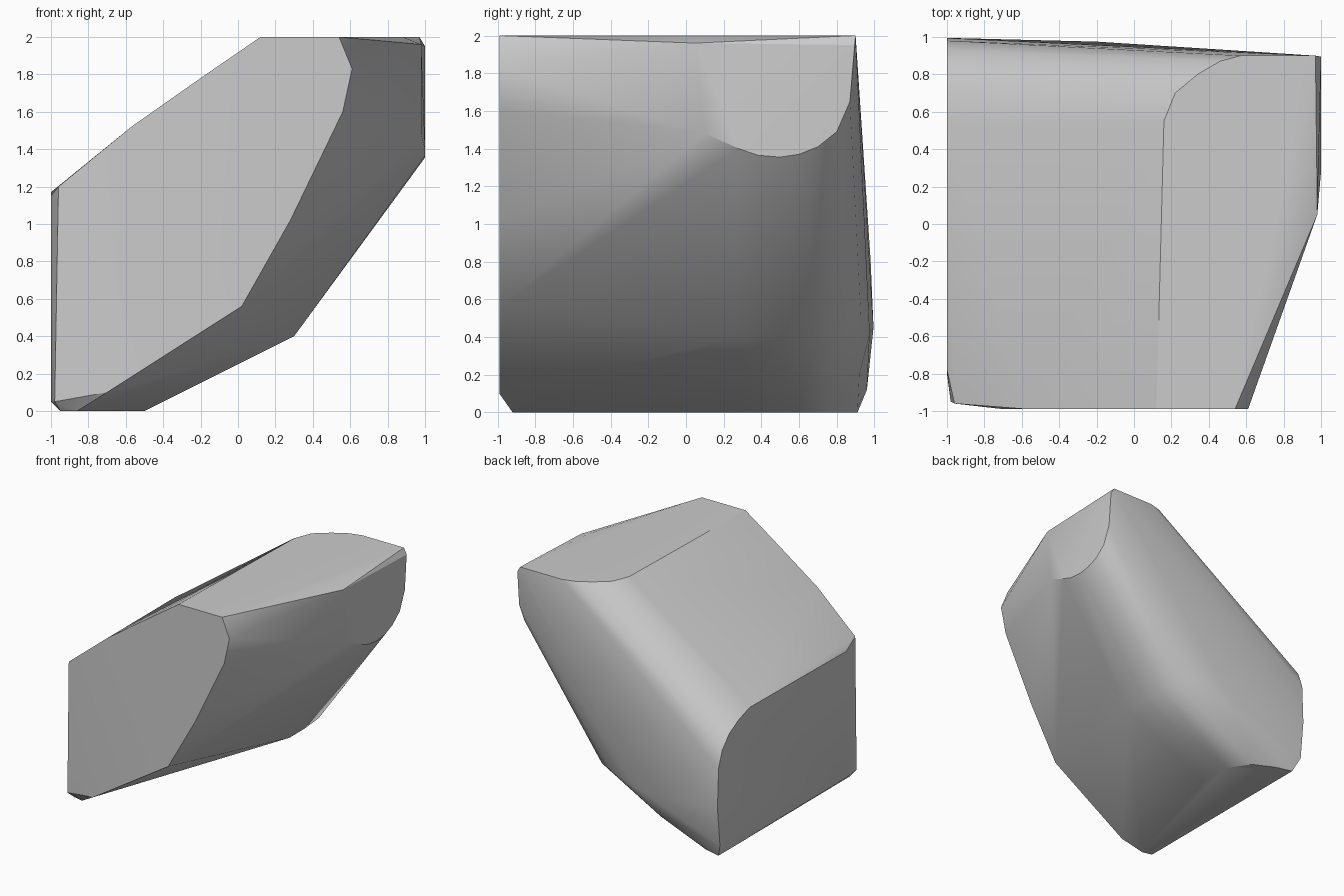
import bpy, bmesh
from mathutils import Vector

if "Cube" in bpy.data.objects:
    bpy.data.objects.remove(bpy.data.objects["Cube"])

# Flat facets of the boulder, each as a 2D outline on its own plane
front = [(0.12, 2), (0.54, 2), (0.61, 1.83), (0.56, 1.6), (0.28, 1.02),
         (0.02, 0.56), (-0.7, 0.1), (-0.57, 1.52), (-0.2, 1.78)]       # x, z
right = [(0.28, 1.4), (0.38, 1.365), (0.5, 1.355), (0.6, 1.37), (0.7, 1.41),
         (0.8, 1.49), (0.87, 1.65), (0.895, 1.95)]                     # y, z
top = [(0.88, 0.07), (0.97, 0.9), (0.57, 0.9), (0.46, 0.87),
       (0.34, 0.8), (0.22, 0.7), (0.16, 0.55)]                         # x, y
left = [(-0.78, 1.15), (-0.8, 0.05), (0.55, 1.17), (0.7, 1.12), (0.83, 1.05),
        (0.93, 0.94), (0.98, 0.8), (0.995, 0.45), (0.96, 0.12)]        # y, z
bottom = [(-0.5, 0.3), (-0.5, 0.6), (-0.62, 0.78), (-0.8, 0.87),
          (-0.95, 0.91), (-0.95, -0.9), (-0.86, -0.92)]                # x, y

pts = [(x, -0.99, z) for x, z in front]
pts += [(1, y, z) for y, z in right]
pts += [(x, y, 2) for x, y in top]
pts += [(-1, y, z) for y, z in left]
pts += [(x, y, 0) for x, y in bottom]

# Front left corners, right shoulder, lower ridge and rounded lower back
pts += [(-0.96, -0.96, 1.2), (-0.98, -0.95, 0.05), (0.98, 0.05, 1.96), (0.98, 0.1, 1.48),
        (0.3, 0.28, 0.4), (0.3, 0.5, 0.4), (0.29, 0.7, 0.41),
        (0.23, 0.83, 0.46), (0.08, 0.93, 0.48), (-0.2, 0.975, 0.42),
        (-0.4, 0.92, 0.2)]

bm = bmesh.new()
for p in pts:
    bm.verts.new(Vector(p))
hull = bmesh.ops.convex_hull(bm, input=bm.verts)
loose = {v for v in hull["geom_interior"] if isinstance(v, bmesh.types.BMVert)}
bmesh.ops.delete(bm, geom=list(loose), context='VERTS')
bmesh.ops.dissolve_limit(bm, angle_limit=0.01, verts=bm.verts, edges=bm.edges)
bmesh.ops.recalc_face_normals(bm, faces=bm.faces)

mesh = bpy.data.meshes.new("boulder")
bm.to_mesh(mesh)
bm.free()
rock = bpy.data.objects.new("boulder", mesh)
bpy.context.collection.objects.link(rock)

# Soft worn edges, crisp fracture edges
bpy.context.view_layer.objects.active = rock
rock.select_set(True)
bpy.ops.object.shade_smooth_by_angle(angle=0.5)
